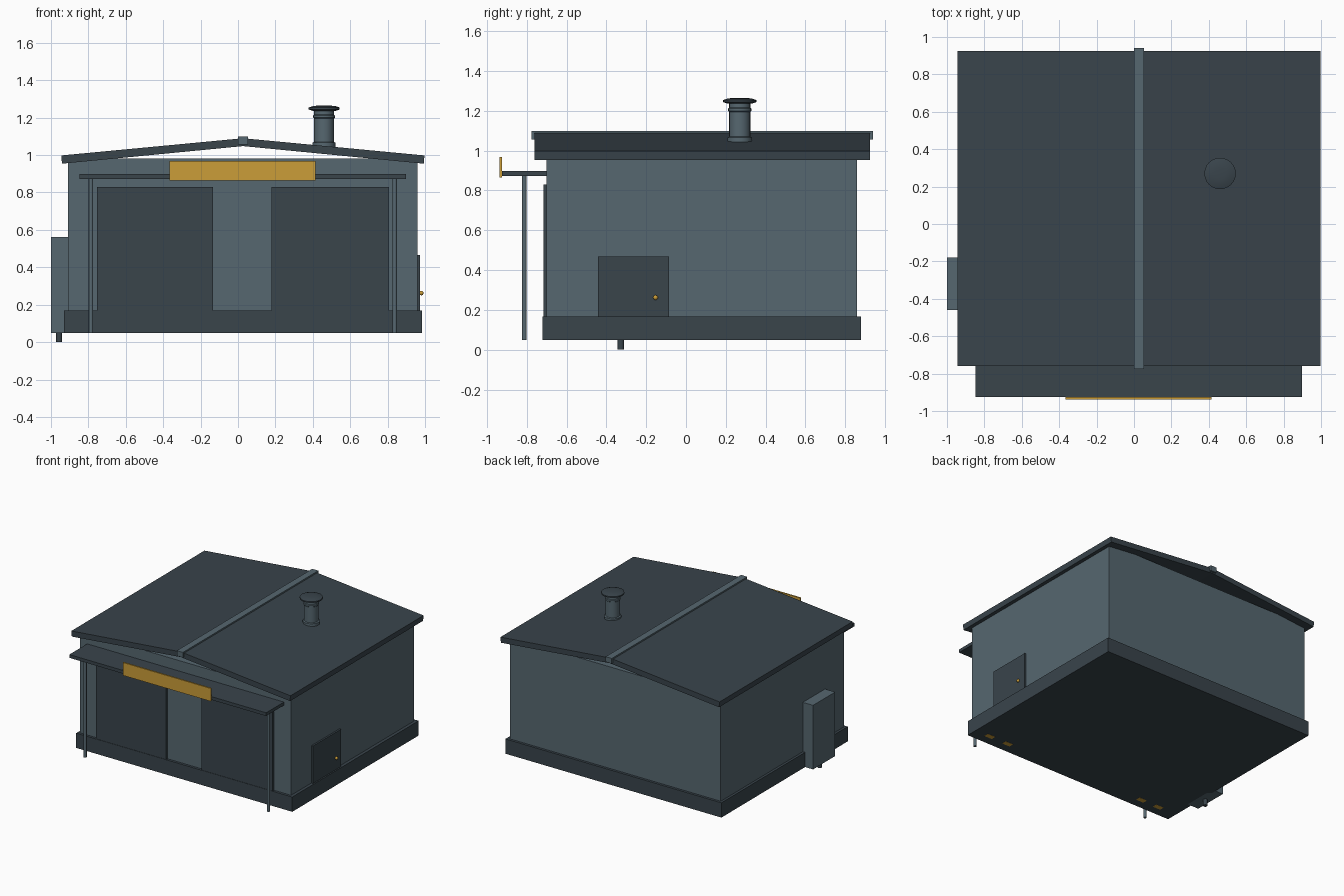
import bpy
import bmesh

if "Cube" in bpy.data.objects:
    bpy.data.objects.remove(bpy.data.objects["Cube"], do_unlink=True)


def material(name, r, g, b):
    m = bpy.data.materials.new(name)
    m.use_nodes = True
    m.diffuse_color = (r, g, b, 1)
    m.node_tree.nodes["Principled BSDF"].inputs["Base Color"].default_value = (r, g, b, 1)
    return m


WALL = material("slate grey", 0.093, 0.136, 0.162)
DARK = material("dark slate", 0.041, 0.058, 0.071)
GOLD = material("gold", 0.60, 0.34, 0.04)


def finish(name, bm, mat, smooth=False):
    bmesh.ops.recalc_face_normals(bm, faces=bm.faces)
    mesh = bpy.data.meshes.new(name)
    bm.to_mesh(mesh)
    bm.free()
    mesh.materials.append(mat)
    ob = bpy.data.objects.new(name, mesh)
    bpy.context.collection.objects.link(ob)
    if smooth:
        bpy.ops.object.select_all(action="DESELECT")
        ob.select_set(True)
        bpy.context.view_layer.objects.active = ob
        bpy.ops.object.shade_smooth_by_angle(angle=0.6)
    return ob


def box(name, mat, xs, ys, zs):
    """Box spanning the given ranges."""
    bm = bmesh.new()
    bmesh.ops.create_cube(bm, size=1)
    for v in bm.verts:
        v.co = [lo + (c + 0.5) * (hi - lo) for c, (lo, hi) in zip(v.co, (xs, ys, zs))]
    return finish(name, bm, mat)


def extrude_y(name, mat, profile, y0, y1):
    """Extrude an (x, z) outline along y."""
    bm = bmesh.new()
    face = bm.faces.new([bm.verts.new((x, y0, z)) for x, z in profile])
    new = bmesh.ops.extrude_face_region(bm, geom=[face])["geom"]
    bmesh.ops.translate(bm, vec=(0, y1 - y0, 0),
                        verts=[g for g in new if isinstance(g, bmesh.types.BMVert)])
    return finish(name, bm, mat)


def lathe(name, mat, centre, profile, sides):
    """Turn an (r, z) outline about a vertical axis and cap both ends."""
    bm = bmesh.new()
    for (r0, z0), (r1, z1) in zip(profile, profile[1:]):
        ring = bmesh.ops.create_cone(bm, cap_ends=False, segments=sides,
                                     radius1=r0, radius2=r1, depth=1)["verts"]
        for v in ring:
            v.co.z = z0 if v.co.z < 0 else z1
    bmesh.ops.remove_doubles(bm, verts=bm.verts, dist=0.0001)
    bmesh.ops.holes_fill(bm, edges=[e for e in bm.edges if e.is_boundary])
    bmesh.ops.translate(bm, verts=bm.verts, vec=(*centre, 0))
    return finish(name, bm, mat, smooth=True)


# Main shell
box("plinth", DARK, (-0.93, 0.985), (-0.72, 0.88), (0.05, 0.168))
box("walls", WALL, (-0.91, 0.96), (-0.70, 0.86), (0.16, 0.982))

# Pitched roof with ridge cap
RIDGE = 0.027
for side, eave in (("right", -0.945), ("left", 0.997)):
    lip = 0.004 if eave < 0 else -0.004
    extrude_y("roof_" + side, DARK,
              [(RIDGE, 1.09), (eave, 0.998), (eave + lip, 0.954), (RIDGE, 1.048)],
              -0.76, 0.925)
box("ridge_cap", WALL, (0, 0.054), (-0.775, 0.94), (1.057, 1.099))

# Front doors
for side, xs in (("right", (-0.755, -0.135)), ("left", (0.18, 0.808))):
    box("front_door_" + side, DARK, xs, (-0.717, -0.69), (0.16, 0.83))

# Canopy, posts and blank sign board
box("canopy", DARK, (-0.847, 0.897), (-0.925, -0.69), (0.872, 0.898))
for side, x in (("right", -0.786), ("left", 0.838)):
    lathe("canopy_post_" + side, WALL, (x, -0.812), [(0.012, 0.05), (0.012, 0.88)], 12)
box("sign_board", GOLD, (-0.365, 0.415), (-0.937, -0.925), (0.865, 0.968))

# Side door with knob
box("side_door", DARK, (0.95, 0.974), (-0.443, -0.085), (0.16, 0.467))
bm = bmesh.new()
bmesh.ops.create_uvsphere(bm, u_segments=12, v_segments=8, radius=0.012)
bmesh.ops.translate(bm, verts=bm.verts, vec=(0.98, -0.153, 0.262))
finish("door_knob", bm, GOLD, smooth=True)

# Utility box with drain
box("utility_box", WALL, (-1.0, -0.90), (-0.46, -0.18), (0.05, 0.563))
lathe("drain_pipe", DARK, (-0.956, -0.327), [(0.016, 0), (0.016, 0.06)], 12)

# Gold pads under the plinth
for i, x in enumerate((-0.76, -0.60, 0.68, 0.85)):
    box(f"floor_pad_{i + 1}", GOLD, (x - 0.035, x + 0.035), (-0.65, -0.61), (0.049, 0.055))

# Roof vent
VENT = (0.46, 0.27)
lathe("vent_pipe", WALL, VENT,
      [(0.062, 1.03), (0.062, 1.066), (0.053, 1.07), (0.053, 1.195), (0.058, 1.2),
       (0.058, 1.212), (0.053, 1.216), (0.053, 1.245)], 24)
lathe("vent_cap", DARK, VENT,
      [(0.06, 1.236), (0.084, 1.244), (0.084, 1.254), (0.06, 1.262), (0.03, 1.265)], 24)
